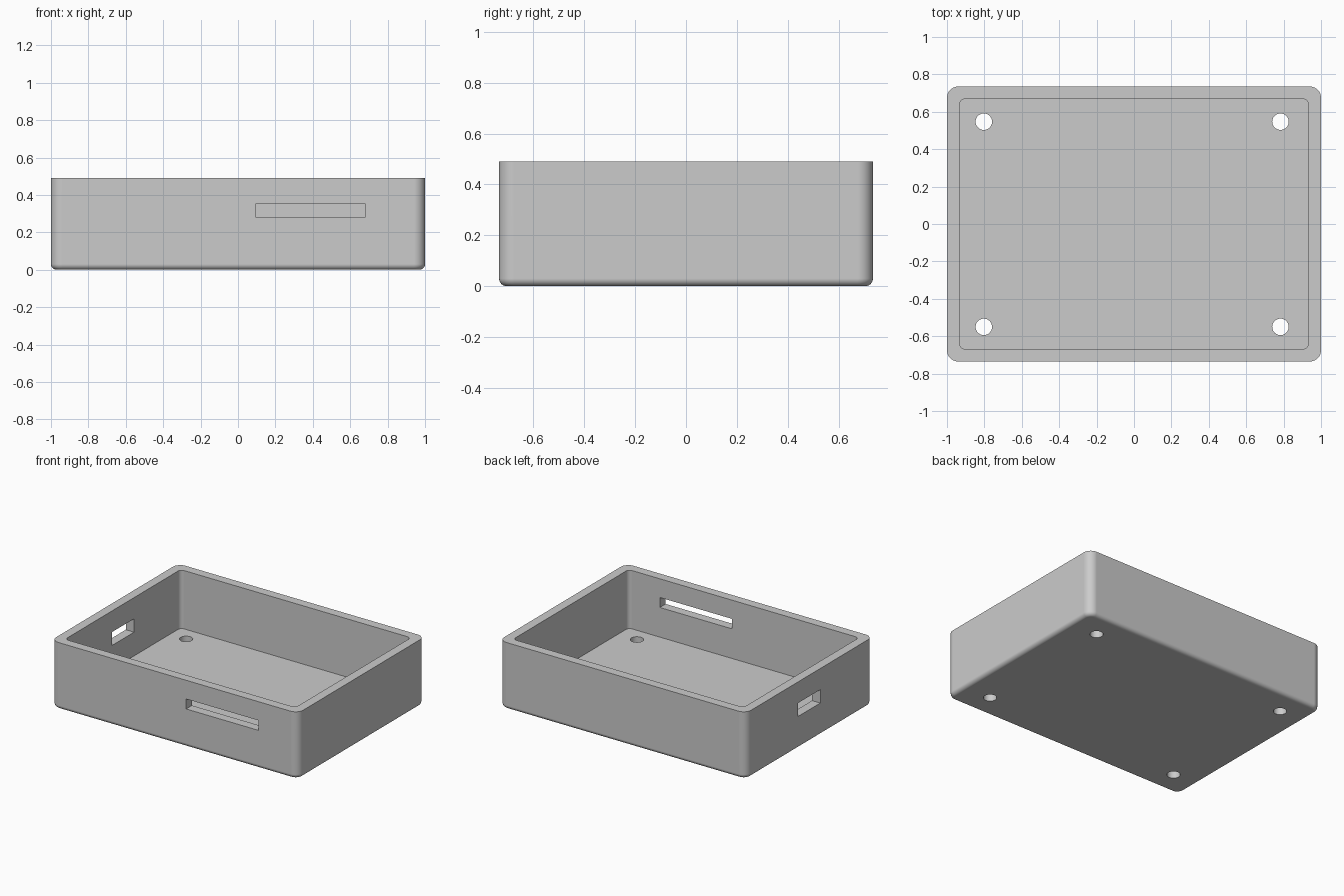
import bpy, bmesh, math
from mathutils import Matrix, Vector

default = bpy.data.objects.get("Cube")
if default:
    bpy.data.objects.remove(default, do_unlink=True)

WIDTH, DEPTH, HEIGHT = 2.0, 1.47, 0.49
WALL, FLOOR = 0.067, 0.063

grey = bpy.data.materials.new("light grey")
grey.use_nodes = True
colour = (0.6, 0.6, 0.6, 1)
grey.diffuse_color = colour
grey.node_tree.nodes["Principled BSDF"].inputs["Base Color"].default_value = colour


def make_object(name, bm):
    mesh = bpy.data.meshes.new(name)
    bmesh.ops.recalc_face_normals(bm, faces=bm.faces)
    bm.to_mesh(mesh)
    bm.free()
    mesh.materials.append(grey)
    obj = bpy.data.objects.new(name, mesh)
    bpy.context.collection.objects.link(obj)
    return obj


def bevel(bm, edges, radius, segments):
    bmesh.ops.bevel(bm, geom=edges, offset=radius, offset_type='OFFSET',
                    segments=segments, profile=0.5, affect='EDGES')


def box(name, low, high, corner=0, bottom=0):
    """Box between two corners, with rounded uprights and bottom rim."""
    low, high = Vector(low), Vector(high)
    bm = bmesh.new()
    bmesh.ops.create_cube(bm, size=1, matrix=Matrix.Translation((low + high) / 2)
                          @ Matrix.Diagonal((*(high - low), 1)))
    if corner:
        bevel(bm, [e for e in bm.edges
                   if abs(e.verts[0].co.z - e.verts[1].co.z) > 0.01], corner, 10)
    if bottom:
        bevel(bm, [e for e in bm.edges
                   if all(v.co.z < low.z + 0.001 for v in e.verts)], bottom, 6)
    return make_object(name, bm)


def drill(name, x, y, radius):
    bm = bmesh.new()
    bmesh.ops.create_cone(bm, cap_ends=True, segments=40, radius1=radius, radius2=radius,
                          depth=0.3, matrix=Matrix.Translation((x, y, 0)))
    return make_object(name, bm)


# Tray body with rounded uprights and a softer bottom rim
hx, hy = WIDTH / 2, DEPTH / 2
tray = box("tray", (-hx, -hy, 0), (hx, hy, HEIGHT), 0.06, 0.03)

# Cavity, wall openings and floor holes
cutters = [
    box("cavity_cutter", (WALL - hx, WALL - hy, FLOOR), (hx - WALL, hy - WALL, 0.7), 0.03),
    box("front_slot_cutter", (0.095, -hy - 0.1, 0.28), (0.68, -hy + 0.15, 0.353)),
    box("side_port_cutter", (-hx - 0.1, -0.125, 0.237), (-hx + 0.15, 0.13, 0.335)),
]
for x in (-0.803, 0.783):
    for y in (-0.55, 0.547):
        cutters.append(drill("floor_hole_cutter", x, y, 0.044))

bpy.ops.object.select_all(action='DESELECT')
bpy.context.view_layer.objects.active = tray
tray.select_set(True)
for cutter in cutters:
    cutter.hide_render = True
    cut = tray.modifiers.new(cutter.name, 'BOOLEAN')
    cut.operation = 'DIFFERENCE'
    cut.solver = 'EXACT'
    cut.object = cutter
    bpy.ops.object.modifier_apply(modifier=cut.name)
    bpy.data.objects.remove(cutter, do_unlink=True)

# Smooth fillets while the large faces stay flat
bpy.ops.object.shade_smooth_by_angle(angle=math.radians(30))
weighted = tray.modifiers.new("flat_faces", 'WEIGHTED_NORMAL')
weighted.keep_sharp = True
